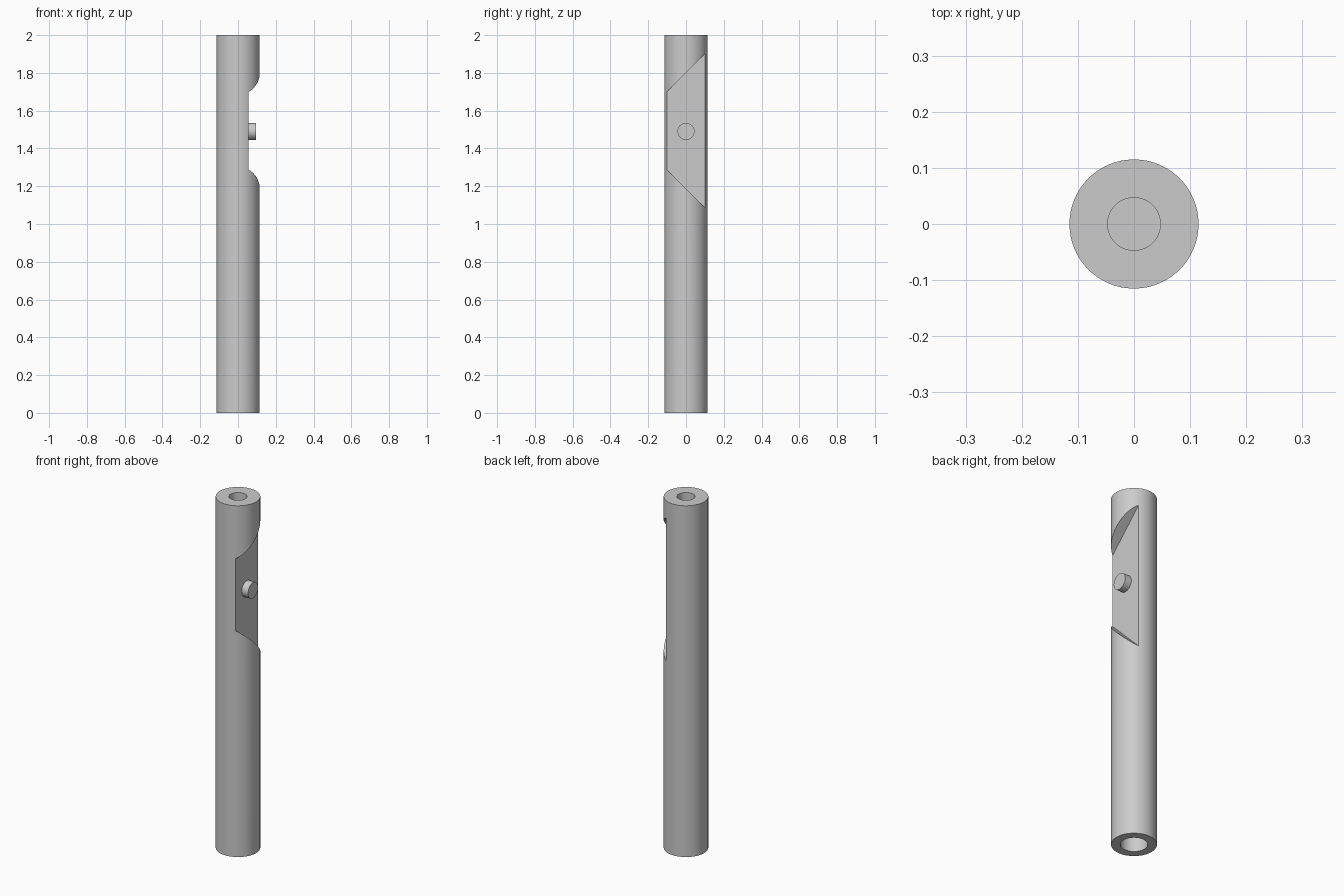
import bpy
import bmesh
from math import pi, cos, sin, radians
from mathutils import Matrix, Vector

if "Cube" in bpy.data.objects:
    bpy.data.objects.remove(bpy.data.objects["Cube"], do_unlink=True)

RADIUS, HEIGHT, SIDES = 0.115, 2.0, 96
FLAT_X = 0.055        # depth of the flat recess
BUTTON_Z = 1.49

grey = bpy.data.materials.new("plain grey")
grey.use_nodes = True
colour = (0.6, 0.6, 0.6, 1)
grey.diffuse_color = colour
grey.node_tree.nodes["Principled BSDF"].inputs["Base Color"].default_value = colour


def make_object(name, bm):
    bmesh.ops.recalc_face_normals(bm, faces=bm.faces)
    mesh = bpy.data.meshes.new(name)
    bm.to_mesh(mesh)
    bm.free()
    mesh.materials.append(grey)
    obj = bpy.data.objects.new(name, mesh)
    bpy.context.collection.objects.link(obj)
    return obj


def lathe(name, profile):
    """Revolve (radius, z) points that begin and end on the z axis."""
    bm = bmesh.new()
    verts = [bm.verts.new((r, 0, z)) for r, z in profile]
    edges = [bm.edges.new(pair) for pair in zip(verts, verts[1:])]
    bmesh.ops.spin(bm, geom=verts + edges, cent=(0, 0, 0), axis=(0, 0, 1),
                   angle=2 * pi, steps=SIDES, use_duplicate=False)
    bmesh.ops.remove_doubles(bm, verts=bm.verts, dist=0.0001)
    return make_object(name, bm)


def smooth(obj):
    bpy.ops.object.select_all(action="DESELECT")
    obj.select_set(True)
    bpy.context.view_layer.objects.active = obj
    bpy.ops.object.shade_smooth_by_angle(angle=radians(30))


# Round body with a wide blind bore below and a narrow one above
body = lathe("tube_body", [
    (0, 0.8), (0.069, 0.8), (0.069, 0), (RADIUS, 0),
    (RADIUS, HEIGHT), (0.047, HEIGHT), (0.047, 1.8), (0, 1.8)])

# Slanted-end cutter for the flat recess on the left side
bm = bmesh.new()
w = 0.2
outline = [(-w, 1.187 + w), (w, 1.187 - w), (w, 1.8 + w), (-w, 1.8 - w)]
face = bm.faces.new([bm.verts.new((FLAT_X, y, z)) for y, z in outline])
extruded = bmesh.ops.extrude_face_region(bm, geom=[face])["geom"]
bmesh.ops.translate(bm, vec=Vector((0.2, 0, 0)),
                    verts=[v for v in extruded if isinstance(v, bmesh.types.BMVert)])
cutter = make_object("recess_cutter", bm)
cutter.hide_render = True

cut = body.modifiers.new("recess", "BOOLEAN")
cut.operation = "DIFFERENCE"
cut.solver = "EXACT"
cut.object = cutter
bpy.context.view_layer.objects.active = body
bpy.ops.object.modifier_apply(modifier=cut.name)
bpy.data.objects.remove(cutter, do_unlink=True)
smooth(body)

# Round button standing on the flat
button = lathe("button", [(0, 0), (0.045, 0), (0.045, 0.041), (0, 0.041)])
button.data.transform(Matrix.Translation((FLAT_X - 0.001, 0, BUTTON_Z))
                      @ Matrix.Rotation(pi / 2, 4, "Y"))
smooth(button)
